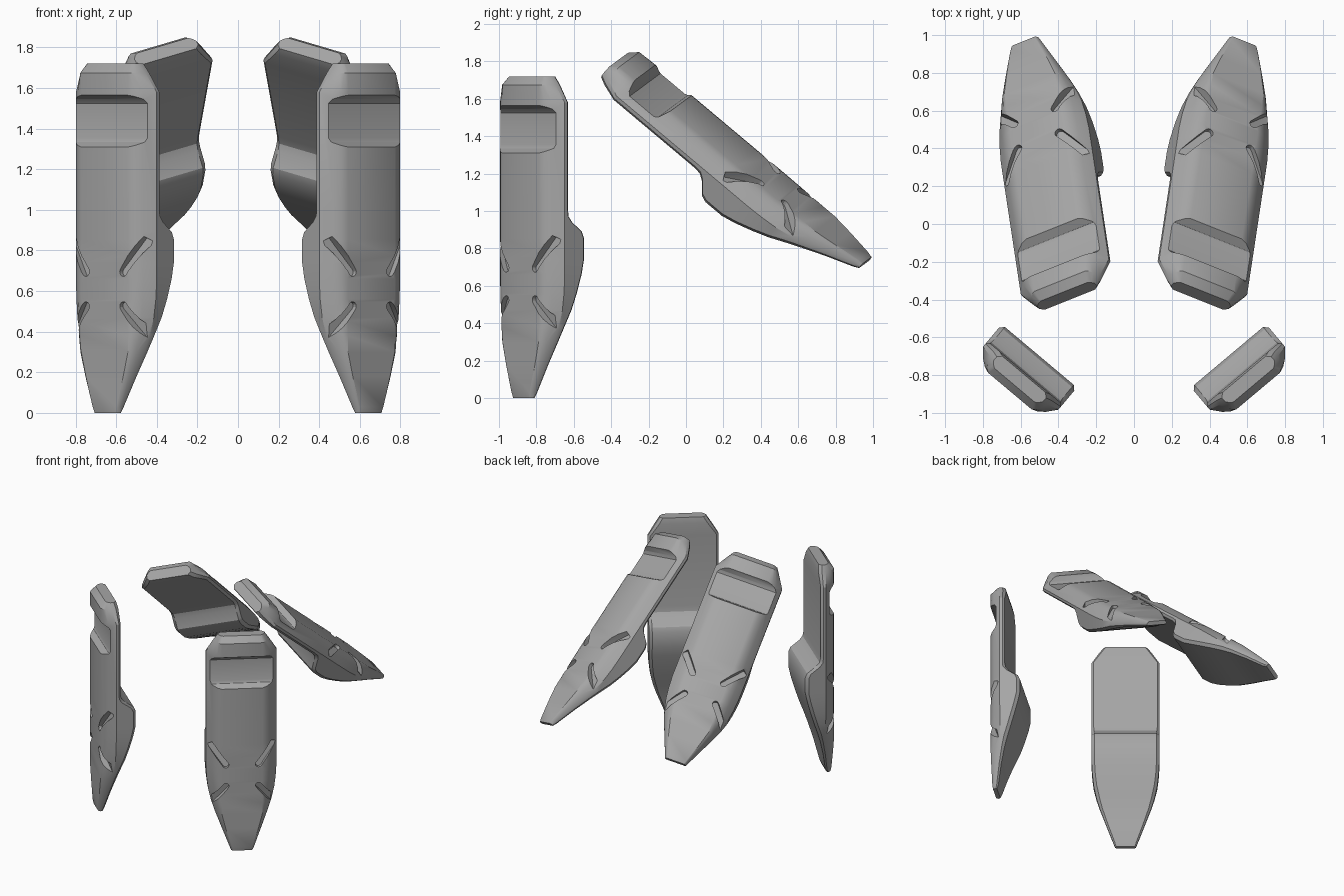
import bpy, bmesh, math
from mathutils import Matrix, Vector

old = bpy.data.objects.get("Cube")
if old:
    bpy.data.objects.remove(old, do_unlink=True)

# Single grey paint
grey = bpy.data.materials.new("plain_grey")
grey.use_nodes = True
grey.diffuse_color = (0.38, 0.38, 0.38, 1)
grey.node_tree.nodes["Principled BSDF"].inputs["Base Color"].default_value = (0.38, 0.38, 0.38, 1)


def make_object(name, bm):
    bmesh.ops.recalc_face_normals(bm, faces=bm.faces)
    mesh = bpy.data.meshes.new(name)
    bm.to_mesh(mesh)
    bm.free()
    mesh.materials.append(grey)
    obj = bpy.data.objects.new(name, mesh)
    bpy.context.collection.objects.link(obj)
    return obj


def loft(bm, rings):
    """Skin a list of equal closed rings and cap both ends."""
    loops = [[bm.verts.new(p) for p in ring] for ring in rings]
    count = len(loops[0])
    for a, b in zip(loops, loops[1:]):
        for i in range(count):
            j = (i + 1) % count
            bm.faces.new((a[i], a[j], b[j], b[i]))
    bm.faces.new(loops[0])
    bm.faces.new(loops[-1])


def section(z, half, outer, rim, inner):
    """Panel cross-section: flat outer face, rounded shoulder, rim, bevelled inner face."""
    flat = min(0.15, half * 0.8)
    dw, dn = half - flat, outer - rim
    bevel = min(0.022, (rim - inner) * 0.45)
    right = [(flat, outer), (flat + dw * 0.3, outer - dn * 0.14),
             (flat + dw * 0.6, outer - dn * 0.42), (half, rim),
             (half, inner + bevel), (half - bevel, inner)]
    ring = right + [(-w, n) for w, n in reversed(right)]
    return [(w, n, z) for w, n in ring]


# Panel stations: height, half width, outer face, rim, inner face
stations = [
    (0.00, 0.080, 0.095, 0.080, 0.064), (0.03, 0.092, 0.100, 0.076, 0.052),
    (0.18, 0.150, 0.100, 0.050, 0.020), (0.30, 0.196, 0.100, 0.027, -0.012),
    (0.38, 0.222, 0.100, 0.017, -0.038), (0.47, 0.243, 0.100, 0.012, -0.070),
    (0.56, 0.254, 0.100, 0.010, -0.098), (0.66, 0.260, 0.100, 0.010, -0.126),
    (0.74, 0.260, 0.100, 0.010, -0.143), (0.855, 0.260, 0.100, 0.010, -0.143),
    (0.89, 0.260, 0.100, 0.010, -0.128), (0.94, 0.260, 0.100, 0.010, -0.060),
    (0.97, 0.260, 0.100, 0.010, -0.034), (1.01, 0.260, 0.100, 0.010, -0.026),
    (1.58, 0.260, 0.100, 0.010, -0.026), (1.675, 0.200, 0.100, 0.025, -0.026),
    (1.72, 0.170, 0.060, 0.030, -0.016),
]
bm = bmesh.new()
loft(bm, [section(*s) for s in stations])
panel = make_object("panel_blank", bm)

# Cutter for the grip recess near the top
bm = bmesh.new()
recess = [(0.2, 1.25), (0.1, 1.31), (0.055, 1.335), (0.045, 1.355),
          (0.045, 1.525), (0.06, 1.545), (0.1, 1.565), (0.2, 1.58)]
loft(bm, [[(w, n, z) for n, z in recess] for w in (-0.4, 0.4)])

# Cutters for four slanted slots, round at their inner ends
for side in (-1, 1):
    for z_in, z_out in ((0.695, 0.84), (0.525, 0.395)):
        start = Vector((side * 0.12, 0.072, z_in))
        along = Vector((side * 0.225, 0.030, z_out)) - start
        length = along.length
        along.normalize()
        across = along.cross(Vector((0, 1, 0))).normalized()
        up = Vector((0, 1, 0))
        radius = 0.023
        outline = [(length + 0.02, radius)]
        for k in range(7):
            t = math.pi / 2 + math.pi * k / 6
            outline.append((radius * math.cos(t), radius * math.sin(t)))
        outline.append((length + 0.02, -radius))
        loft(bm, [[start + along * u + across * v + up * h for u, v in outline]
                  for h in (0, 0.15)])
cutter = make_object("recess_cutter", bm)
cutter.hide_render = True

# Cut once, then share the finished shape
cut = panel.modifiers.new("recesses", 'BOOLEAN')
cut.operation = 'DIFFERENCE'
cut.solver = 'EXACT'
cut.object = cutter
bpy.context.view_layer.update()
graph = bpy.context.evaluated_depsgraph_get()
shape = bpy.data.meshes.new_from_object(panel.evaluated_get(graph))
shape.name = "panel_shape"
for helper in (panel, cutter):
    bpy.data.objects.remove(helper, do_unlink=True)
shape.polygons.foreach_set("use_smooth", [True] * len(shape.polygons))
shape.set_sharp_from_angle(angle=math.radians(28))


def place(name, origin, outward, upward):
    up = Vector(upward).normalized()
    out = Vector(outward)
    out = (out - up * out.dot(up)).normalized()
    side = out.cross(up)
    obj = bpy.data.objects.new(name, shape)
    bpy.context.collection.objects.link(obj)
    frame = Matrix((side, out, up)).transposed().to_4x4()
    obj.matrix_world = Matrix.Translation(origin) @ frame


# Upright front pair and tilted rear pair, mirrored left and right
for label, s in (("left", 1), ("right", -1)):
    place("front_panel_" + label, (s * 0.593, -0.808, 0),
          (s * 0.643, -0.766, 0), (0, 0, 1))
    place("rear_panel_" + label, (s * 0.544, 0.917, 0.668),
          (s * 0.427, 0.536, 0.721), (s * -0.115, -0.76, 0.638))
